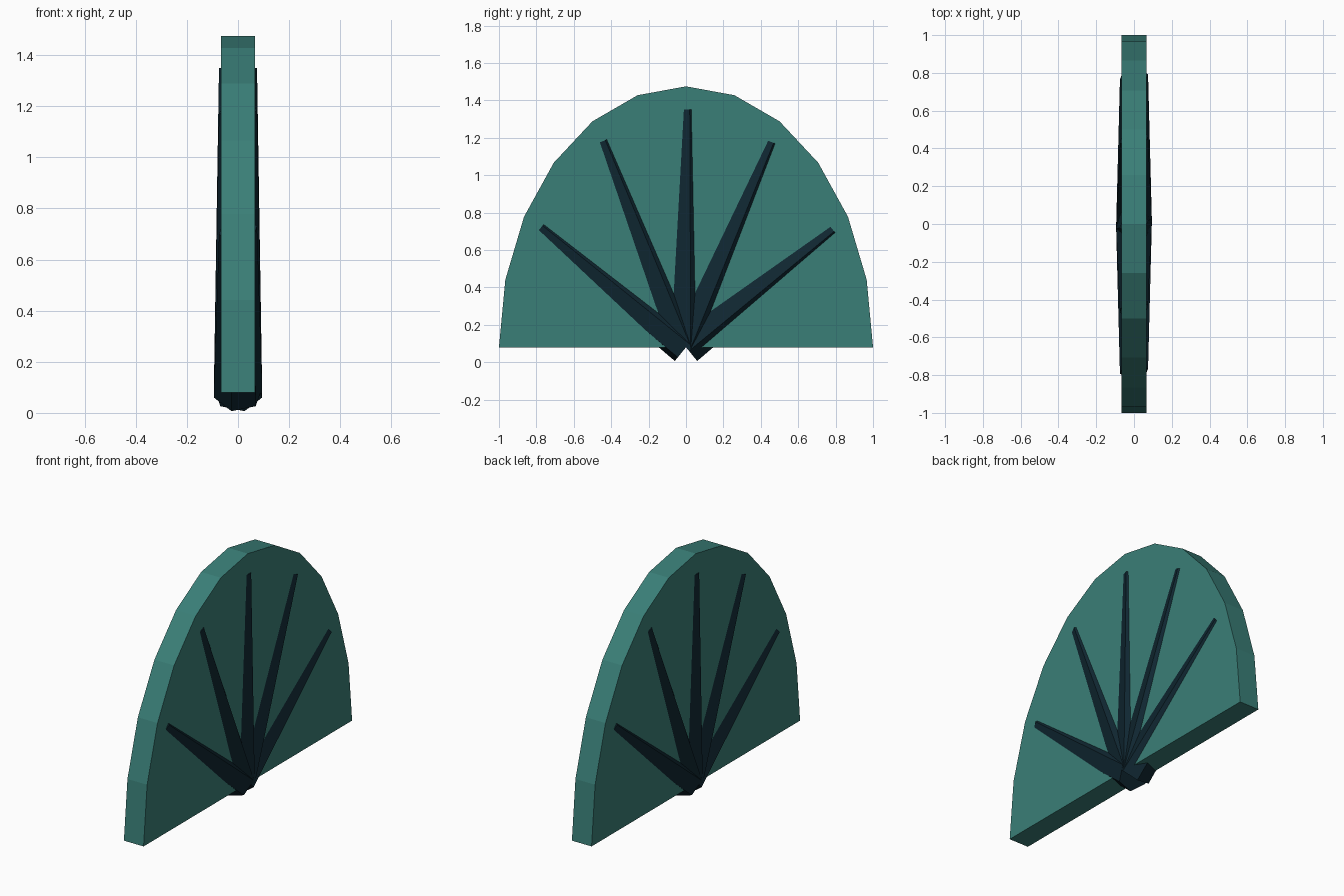
import bpy, bmesh
from math import sin, cos, radians
from mathutils import Vector

cube = bpy.data.objects.get("Cube")
if cube:
    bpy.data.objects.remove(cube, do_unlink=True)

BASE_Z = 0.08
HALF_THICK = 0.066


def make_material(name, color):
    mat = bpy.data.materials.new(name)
    mat.use_nodes = True
    mat.diffuse_color = (*color, 1)
    mat.node_tree.nodes["Principled BSDF"].inputs["Base Color"].default_value = (*color, 1)
    return mat


def loft(name, ring_a, ring_b, mat):
    """Closed solid between two matching rings of points."""
    bm = bmesh.new()
    a = [bm.verts.new(p) for p in ring_a]
    b = [bm.verts.new(p) for p in ring_b]
    bm.faces.new(a)
    bm.faces.new(b)
    n = len(a)
    for i in range(n):
        j = (i + 1) % n
        bm.faces.new((a[i], a[j], b[j], b[i]))
    bmesh.ops.recalc_face_normals(bm, faces=bm.faces)
    mesh = bpy.data.meshes.new(name)
    bm.to_mesh(mesh)
    bm.free()
    mesh.materials.append(mat)
    obj = bpy.data.objects.new(name, mesh)
    bpy.context.collection.objects.link(obj)
    return obj


teal = make_material("teal", (0.042, 0.21, 0.185))
navy = make_material("dark_navy", (0.005, 0.02, 0.031))


# Half-oval fan panel
def panel_outline(x):
    return [Vector((x, cos(radians(15 * i)), BASE_Z + 1.395 * sin(radians(15 * i))))
            for i in range(13)]


loft("fan_panel", panel_outline(-HALF_THICK), panel_outline(HALF_THICK), teal)


# Tapered six-sided ribs spreading from the middle of the lower edge
def hexagon(center, side, radius):
    angles = [radians(15 + 60 * k) for k in range(6)]
    return [center + Vector((radius * cos(t), 0, 0)) + side * (radius * sin(t))
            for t in angles]


root = Vector((0, 0, BASE_Z))
for i in range(1, 6):
    t = radians(30 * i)
    tip = Vector((0, 0.9 * cos(t), BASE_Z + 1.27 * sin(t)))
    along = (tip - root).normalized()
    side = Vector((0, along.z, -along.y))
    loft(f"rib_{i}", hexagon(root, side, 0.098), hexagon(tip, side, 0.077), navy)
